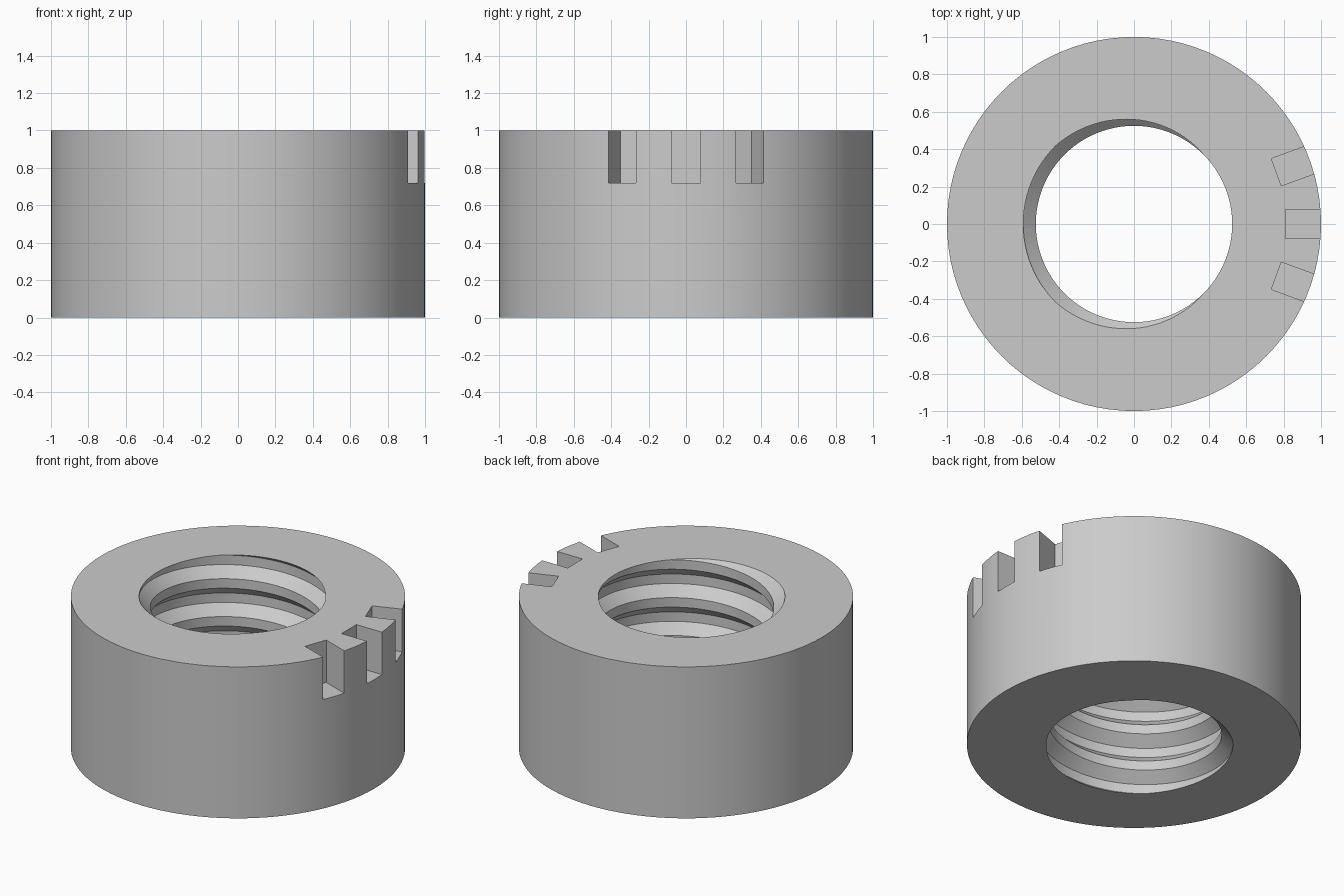
import bpy, bmesh, math
from mathutils import Matrix

if "Cube" in bpy.data.objects:
    bpy.data.objects.remove(bpy.data.objects["Cube"], do_unlink=True)

SEGMENTS = 96
HEIGHT, OUTER = 1.0, 1.0
MINOR, MAJOR, PITCH = 0.525, 0.592, 0.25

grey = bpy.data.materials.new("plain grey")
grey.use_nodes = True
colour = (0.6, 0.6, 0.6, 1)
grey.diffuse_color = colour
grey.node_tree.nodes["Principled BSDF"].inputs["Base Color"].default_value = colour


def add_object(name, bm):
    mesh = bpy.data.meshes.new(name)
    bm.to_mesh(mesh)
    bm.free()
    mesh.materials.append(grey)
    obj = bpy.data.objects.new(name, mesh)
    bpy.context.collection.objects.link(obj)
    return obj


# Threaded bore: one trapezoid profile swept along a right-hand helix
bm = bmesh.new()
radii = (MINOR, MINOR, MAJOR, MAJOR)
turns = range(-2, 6)
rows = []
for i in range(SEGMENTS + 1):
    angle = math.tau * i / SEGMENTS
    row = []
    for turn in turns:
        for k, r in enumerate(radii):
            z = PITCH * (turn + k / 4 - 1 / 8 + i / SEGMENTS)
            row.append(bm.verts.new((r * math.cos(angle), r * math.sin(angle), z)))
    rows.append(row)
for a, b in zip(rows, rows[1:]):
    for j in range(len(a) - 1):
        bm.faces.new((a[j], a[j + 1], b[j + 1], b[j]))
bmesh.ops.remove_doubles(bm, verts=bm.verts[:], dist=1e-5)

# Trim the thread flush with both end faces
for z, side in ((0, -1), (HEIGHT, 1)):
    bmesh.ops.bisect_plane(bm, geom=bm.verts[:] + bm.edges[:] + bm.faces[:], dist=1e-5,
                           plane_co=(0, 0, z), plane_no=(0, 0, side), clear_outer=True)
bmesh.ops.remove_doubles(bm, verts=bm.verts[:], dist=1e-5)

# Outer wall
bottom, top = [[bm.verts.new((OUTER * math.cos(math.tau * i / SEGMENTS),
                              OUTER * math.sin(math.tau * i / SEGMENTS), z))
                for i in range(SEGMENTS)] for z in (0, HEIGHT)]
for i in range(SEGMENTS):
    j = (i + 1) % SEGMENTS
    bm.faces.new((bottom[i], bottom[j], top[j], top[i]))

# Flat end faces between the bore and the outer wall
for z in (0, HEIGHT):
    rim = [e for e in bm.edges if e.is_boundary and all(abs(v.co.z - z) < 1e-4 for v in e.verts)]
    bmesh.ops.triangle_fill(bm, edges=rim, use_beauty=True, normal=(0, 0, 1))
bmesh.ops.recalc_face_normals(bm, faces=bm.faces[:])
nut = add_object("threaded_ring", bm)

# Three notches in the upper rim
bm = bmesh.new()
for degrees in (-20, 0, 20):
    box = bmesh.ops.create_cube(bm, size=1)["verts"]
    place = (Matrix.Rotation(math.radians(degrees), 4, "Z")
             @ Matrix.Translation((0.96, 0, 0.92))
             @ Matrix.Diagonal((0.30, 0.155, 0.40, 1)))
    bmesh.ops.transform(bm, matrix=place, verts=box)
cutter = add_object("notch_cutter", bm)
cutter.hide_render = True

cut = nut.modifiers.new("notches", "BOOLEAN")
cut.operation = "DIFFERENCE"
cut.solver = "EXACT"
cut.object = cutter
bpy.context.view_layer.objects.active = nut
nut.select_set(True)
bpy.ops.object.modifier_apply(modifier=cut.name)
bpy.data.objects.remove(cutter, do_unlink=True)

bpy.ops.object.shade_smooth_by_angle(angle=math.radians(25))
